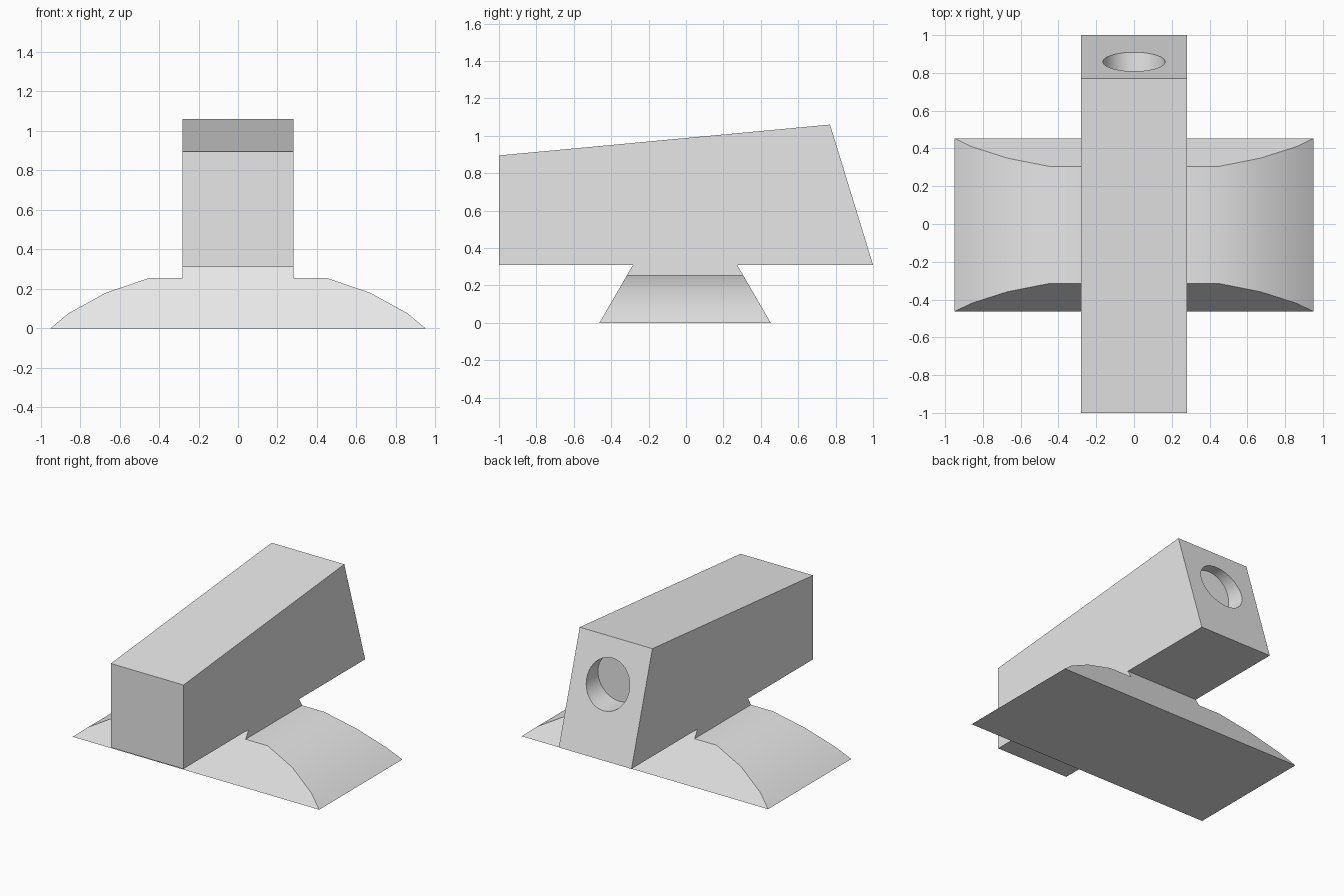
import bpy, bmesh, math
from mathutils import Matrix

if "Cube" in bpy.data.objects:
    bpy.data.objects.remove(bpy.data.objects["Cube"], do_unlink=True)

GREY = (0.8, 0.8, 0.8, 1)
grey = bpy.data.materials.new("light grey")
grey.use_nodes = True
grey.diffuse_color = GREY
grey.node_tree.nodes["Principled BSDF"].inputs["Base Color"].default_value = GREY


def make_object(name, bm):
    bmesh.ops.recalc_face_normals(bm, faces=bm.faces)
    mesh = bpy.data.meshes.new(name)
    bm.to_mesh(mesh)
    bm.free()
    mesh.materials.append(grey)
    obj = bpy.data.objects.new(name, mesh)
    bpy.context.collection.objects.link(obj)
    return obj


def extrude_profile(points, offset):
    """Fill a closed outline and extrude it along the offset."""
    bm = bmesh.new()
    face = bm.faces.new([bm.verts.new(p) for p in points])
    ext = bmesh.ops.extrude_face_region(bm, geom=[face])["geom"]
    moved = [v for v in ext if isinstance(v, bmesh.types.BMVert)]
    bmesh.ops.translate(bm, verts=moved, vec=offset)
    return bm


def smooth(obj):
    bpy.ops.object.select_all(action="DESELECT")
    obj.select_set(True)
    bpy.context.view_layer.objects.active = obj
    bpy.ops.object.shade_smooth_by_angle(angle=math.radians(30))


# Sight blade: side profile with rising top and slanted back
half_width = 0.28
side = [(-1, 0.31), (1, 0.31), (0.77, 1.06), (-1, 0.895)]
blade = make_object("blade", extrude_profile(
    [(-half_width, y, z) for y, z in side], (2 * half_width, 0, 0)))

# Round blind hole in the back face, with a vertical floor
bm = bmesh.new()
bmesh.ops.create_cone(bm, cap_ends=True, segments=64, radius1=0.164,
                      radius2=0.164, depth=0.6)
bmesh.ops.transform(bm, verts=bm.verts, matrix=Matrix.Translation(
    (0, 0.735 + 0.3, 0.77)) @ Matrix.Rotation(math.pi / 2, 4, "X"))
cutter = make_object("hole_cutter", bm)
cutter.hide_render = True
cut = blade.modifiers.new("hole", "BOOLEAN")
cut.operation = "DIFFERENCE"
cut.solver = "EXACT"
cut.object = cutter
bpy.context.view_layer.objects.active = blade
bpy.ops.object.modifier_apply(modifier=cut.name)
bpy.data.objects.remove(cutter, do_unlink=True)
smooth(blade)

# Dovetail base: arched front outline with a neck, narrowing upward
half = [(0.95, 0), (0.86, 0.075), (0.67, 0.18), (0.45, 0.255),
        (half_width, 0.255), (half_width, 0.31)]
outline = half + [(-x, z) for x, z in reversed(half)]
bm = extrude_profile([(x, -1, z) for x, z in outline], (0, 2, 0))
for v in bm.verts:
    v.co.y = v.co.y * (0.458 - 0.58 * v.co.z) - 0.005
smooth(make_object("dovetail_base", bm))
